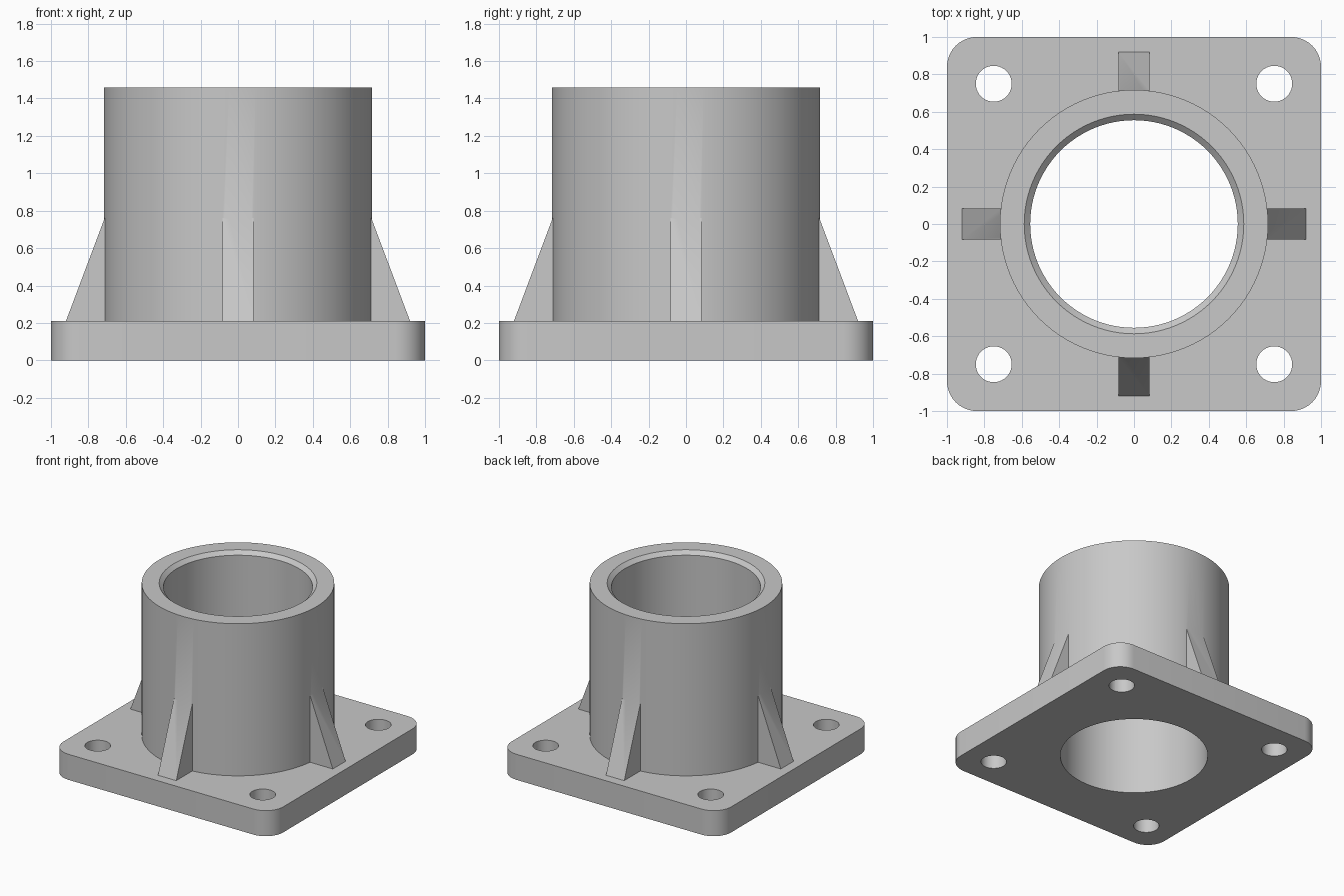
import bpy
import bmesh
from math import cos, sin, pi, radians

if "Cube" in bpy.data.objects:
    bpy.data.objects.remove(bpy.data.objects["Cube"], do_unlink=True)

PLATE_TOP, TOP = 0.21, 1.46
OUTER, BORE, LIP = 0.717, 0.555, 0.587

gray = bpy.data.materials.new("light_gray")
gray.use_nodes = True
color = (0.58, 0.58, 0.58, 1)
gray.diffuse_color = color
gray.node_tree.nodes["Principled BSDF"].inputs["Base Color"].default_value = color


def finish(name, bm):
    bmesh.ops.recalc_face_normals(bm, faces=bm.faces)
    mesh = bpy.data.meshes.new(name)
    bm.to_mesh(mesh)
    bm.free()
    mesh.materials.append(gray)
    obj = bpy.data.objects.new(name, mesh)
    bpy.context.collection.objects.link(obj)
    return obj


def prism(name, outline, direction):
    """Extrude a closed outline of 3D points along a direction."""
    bm = bmesh.new()
    face = bm.faces.new([bm.verts.new(p) for p in outline])
    moved = bmesh.ops.extrude_face_region(bm, geom=[face])["geom"]
    verts = [v for v in moved if isinstance(v, bmesh.types.BMVert)]
    bmesh.ops.translate(bm, verts=verts, vec=direction)
    # The starting face is kept as the cap when extruding a lone face
    if not face.is_valid or len(bm.faces) < len(outline) + 2:
        bmesh.ops.holes_fill(bm, edges=bm.edges, sides=0)
    return finish(name, bm)


def ring(radius, z, count, x=0, y=0):
    return [(x + radius * cos(2 * pi * i / count),
             y + radius * sin(2 * pi * i / count), z) for i in range(count)]


def combine(target, tool, operation):
    mod = target.modifiers.new(tool.name, "BOOLEAN")
    mod.object, mod.operation, mod.solver = tool, operation, "EXACT"
    bpy.context.view_layer.objects.active = target
    bpy.ops.object.modifier_apply(modifier=mod.name)
    bpy.data.objects.remove(tool, do_unlink=True)


# Rounded square base plate
corner, steps = 0.16, 10
outline = []
for k, (sx, sy) in enumerate([(1, 1), (-1, 1), (-1, -1), (1, -1)]):
    for i in range(steps + 1):
        a = (k + i / steps) * pi / 2
        outline.append((sx * (1 - corner) + corner * cos(a),
                        sy * (1 - corner) + corner * sin(a), 0))
flange = prism("flanged_sleeve", outline, (0, 0, PLATE_TOP))

# Sleeve body, sunk into the plate
combine(flange, prism("sleeve", ring(OUTER, 0.1, 96), (0, 0, TOP - 0.1)), "UNION")

# Four tapered ribs, buried in the sleeve wall
for k in range(4):
    c, s = cos(k * pi / 2), sin(k * pi / 2)
    half = 0.083
    profile = [(0.64, 0.1), (0.92, 0.1), (0.92, PLATE_TOP), (0.713, 0.76), (0.64, 0.76)]
    points = [(r * c + half * s, r * s - half * c, z) for r, z in profile]
    combine(flange, prism("rib", points, (-2 * half * s, 2 * half * c, 0)), "UNION")

# Through bore with a chamfered mouth
bm = bmesh.new()
levels = [(BORE, -0.1), (BORE, TOP - 0.03), (LIP, TOP), (LIP, TOP + 0.1)]
loops = [[bm.verts.new(p) for p in ring(r, z, 96)] for r, z in levels]
for low, high in zip(loops, loops[1:]):
    for i in range(96):
        j = (i + 1) % 96
        bm.faces.new((low[i], low[j], high[j], high[i]))
bm.faces.new(loops[0])
bm.faces.new(loops[-1])
combine(flange, finish("bore", bm), "DIFFERENCE")

# Bolt holes in the plate corners
for x in (-0.75, 0.75):
    for y in (-0.75, 0.75):
        hole = prism("bolt_hole", ring(0.096, -0.1, 40, x, y), (0, 0, 0.5))
        combine(flange, hole, "DIFFERENCE")

# Smooth the round walls, keep the edges crisp
bpy.ops.object.select_all(action="DESELECT")
flange.select_set(True)
bpy.context.view_layer.objects.active = flange
bpy.ops.object.shade_smooth_by_angle(angle=radians(30))
